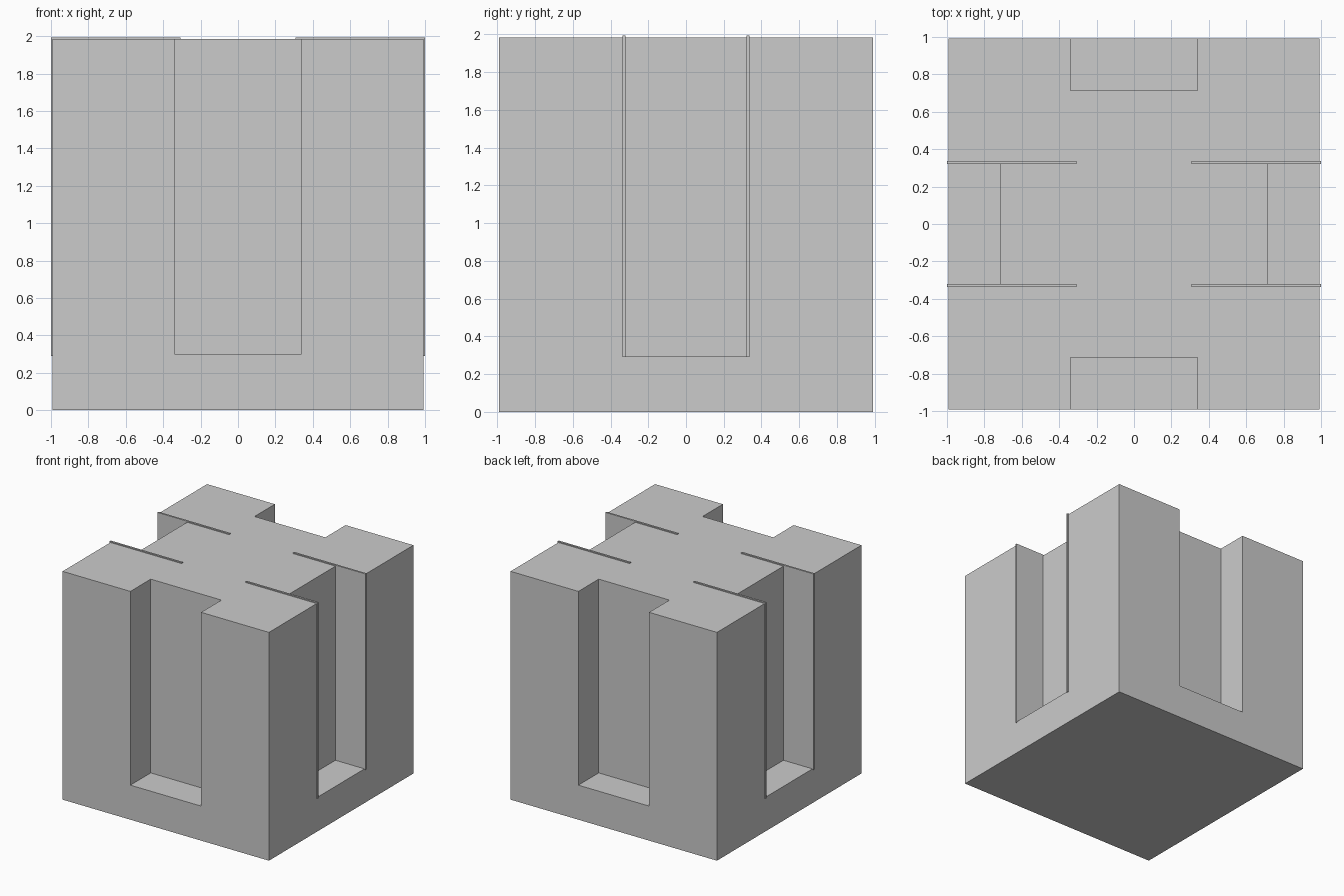
import bpy

if "Cube" in bpy.data.objects:
    bpy.data.objects.remove(bpy.data.objects["Cube"])

HALF, TOP = 0.992, 1.984      # block half width and height
SLOT_Z, SLOT_IN = 0.30, 0.713  # slot floor height, slot back wall distance


def box(name, x0, x1, y0, y1, z0, z1):
    bpy.ops.mesh.primitive_cube_add(
        size=1, location=((x0 + x1) / 2, (y0 + y1) / 2, (z0 + z1) / 2))
    ob = bpy.context.object
    ob.name = ob.data.name = name
    ob.scale = (x1 - x0, y1 - y0, z1 - z0)
    bpy.ops.object.transform_apply(location=True, rotation=False, scale=True)
    return ob


def span(sign, a, b):
    return sorted((sign * a, sign * b))


# Main block
block = box("block", -HALF, HALF, -HALF, HALF, 0, TOP)

# Open-topped slots on all four sides
cutters = []
for s in (-1, 1):
    cutters.append(box("slot_cutter", -0.34, 0.34, *span(s, SLOT_IN, 1.2), SLOT_Z, 2.2))
    cutters.append(box("slot_cutter", *span(s, SLOT_IN, 1.2), -0.33, 0.33, SLOT_Z - 0.003, 2.2))
for c in cutters:
    c.hide_render = True
    mod = block.modifiers.new("slot", 'BOOLEAN')
    mod.operation, mod.solver, mod.object = 'DIFFERENCE', 'EXACT', c
bpy.context.view_layer.objects.active = block
for mod in list(block.modifiers):
    bpy.ops.object.modifier_apply(modifier=mod.name)
for c in cutters:
    bpy.data.objects.remove(c, do_unlink=True)

# Thin panels lining the left and right slots, slightly proud of the block
for sx in (-1, 1):
    for sy in (-1, 1):
        box("slot_panel", *span(sx, 0.307, 1.0), *span(sy, 0.32, 0.336), 0.29, 1.993)
